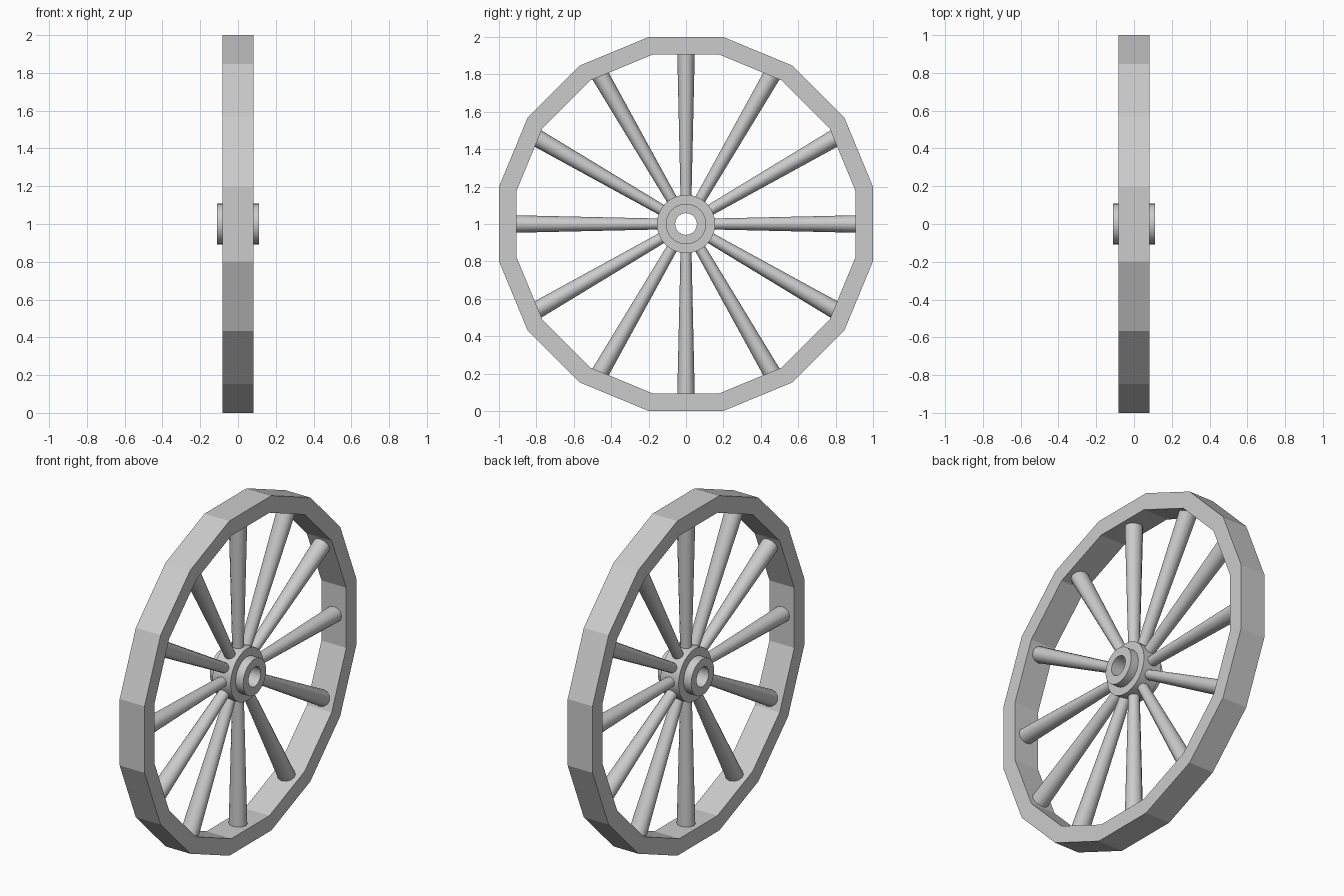
import bpy, bmesh
from math import pi, sin, cos
from mathutils import Matrix

if "Cube" in bpy.data.objects:
    bpy.data.objects.remove(bpy.data.objects["Cube"])

CENTRE = 1.0  # axle height


def finish(name, bm, angle=None):
    bmesh.ops.recalc_face_normals(bm, faces=bm.faces[:])
    me = bpy.data.meshes.new(name)
    bm.to_mesh(me)
    bm.free()
    ob = bpy.data.objects.new(name, me)
    bpy.context.collection.objects.link(ob)
    ob.location.z = CENTRE
    if angle:
        bpy.ops.object.select_all(action='DESELECT')
        ob.select_set(True)
        bpy.context.view_layer.objects.active = ob
        bpy.ops.object.shade_smooth_by_angle(angle=angle)
    return ob


def ring(name, profile, sides, start=0.0, angle=None):
    """Turn a closed (radius, x) profile around the x axis."""
    bm = bmesh.new()
    loops = []
    for i in range(sides):
        a = start + 2 * pi * i / sides
        loops.append([bm.verts.new((x, r * cos(a), r * sin(a))) for r, x in profile])
    n = len(profile)
    for i in range(sides):
        p, q = loops[i], loops[(i + 1) % sides]
        for j in range(n):
            k = (j + 1) % n
            bm.faces.new((p[j], p[k], q[k], q[j]))
    return finish(name, bm, angle)


# 16-sided rim with flats at top, bottom and sides
k = 1 / cos(pi / 16)
W = 0.082
ring("rim", [(0.905 * k, -W), (k, -W), (k, W), (0.905 * k, W)], 16, pi / 16)

# Stepped hub with a bore through it
ring("hub", [(0.058, -0.11), (0.108, -0.11), (0.108, -0.06), (0.156, -0.06),
             (0.156, 0.06), (0.108, 0.06), (0.108, 0.11), (0.058, 0.11)],
     32, 0, pi / 6)

# Twelve tapered spokes, thicker at the rim
R0, R1 = 0.13, 0.925
for i in range(12):
    bm = bmesh.new()
    bmesh.ops.create_cone(bm, cap_ends=True, segments=12, radius1=0.029,
                          radius2=0.047, depth=R1 - R0)
    move = Matrix.Translation((0, 0, (R0 + R1) / 2)) @ Matrix.Diagonal((1.12, 1, 1, 1))
    bm.transform(Matrix.Rotation(i * pi / 6, 4, 'X') @ move)
    finish(f"spoke_{i + 1}", bm, pi / 5)
